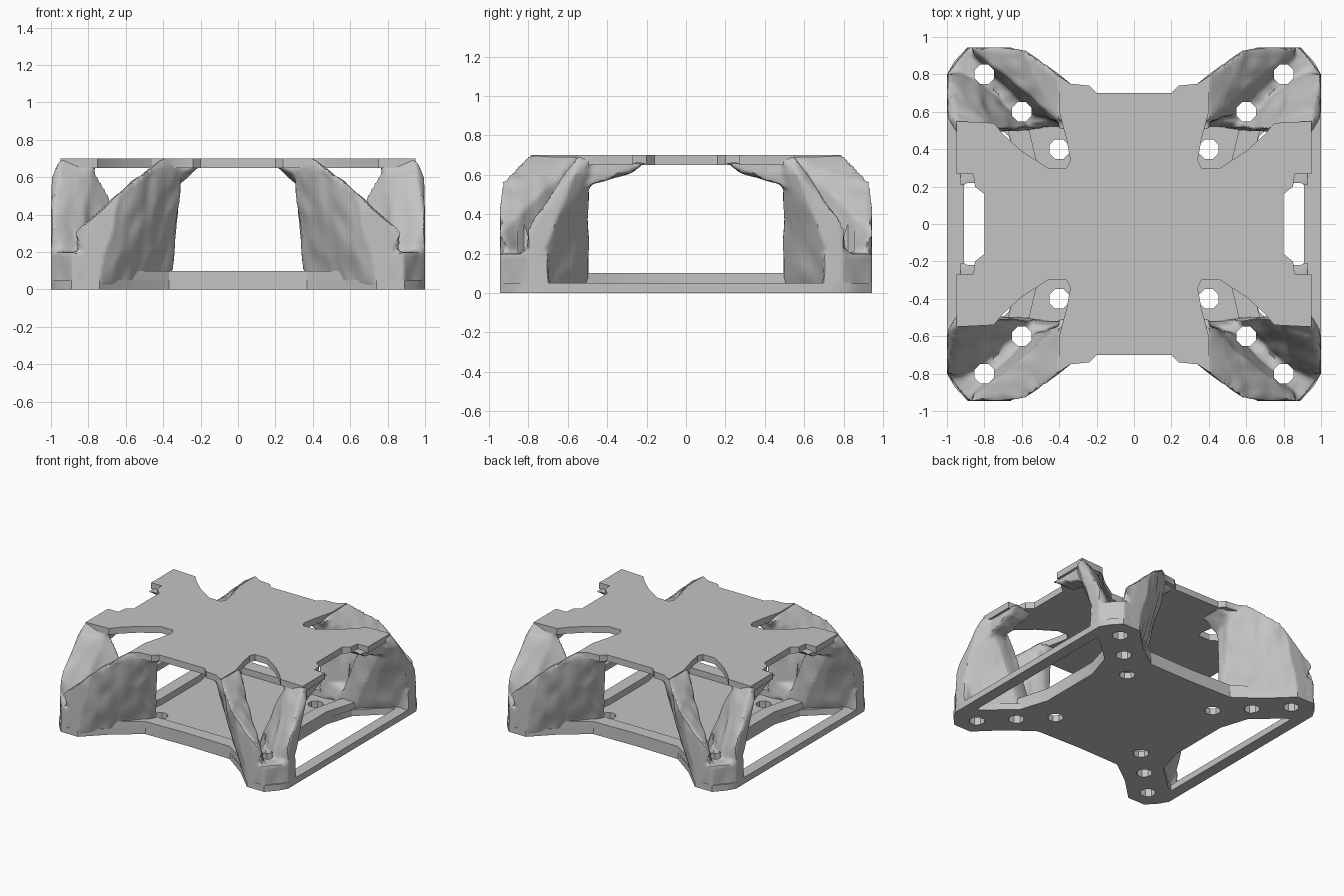
import bpy, bmesh, math
from mathutils import Vector, noise

if "Cube" in bpy.data.objects:
    bpy.data.objects.remove(bpy.data.objects["Cube"], do_unlink=True)

grey = bpy.data.materials.new("plain_grey")
grey.use_nodes = True
COLOUR = (0.55, 0.55, 0.55, 1)
grey.diffuse_color = COLOUR
grey.node_tree.nodes["Principled BSDF"].inputs["Base Color"].default_value = COLOUR


def new_object(name, bm):
    bmesh.ops.recalc_face_normals(bm, faces=bm.faces)
    mesh = bpy.data.meshes.new(name)
    bm.to_mesh(mesh)
    bm.free()
    mesh.materials.append(grey)
    obj = bpy.data.objects.new(name, mesh)
    bpy.context.collection.objects.link(obj)
    return obj


def prism(bm, outline, z0, z1):
    face = bm.faces.new([bm.verts.new((x, y, z0)) for x, y in outline])
    up = bmesh.ops.extrude_face_region(bm, geom=[face])["geom"]
    bmesh.ops.translate(bm, vec=(0, 0, z1 - z0),
                        verts=[v for v in up if isinstance(v, bmesh.types.BMVert)])


def hull(bm, points):
    verts = [bm.verts.new(p) for p in points]
    out = bmesh.ops.convex_hull(bm, input=verts)
    spare = {g for g in out["geom_interior"] + out["geom_unused"]
             if isinstance(g, bmesh.types.BMVert)}
    bmesh.ops.delete(bm, geom=list(spare), context="VERTS")


def bake(obj):
    bpy.ops.object.select_all(action="DESELECT")
    obj.select_set(True)
    bpy.context.view_layer.objects.active = obj
    bpy.ops.object.convert(target="MESH")


def mirror(obj):
    mod = obj.modifiers.new("mirror", "MIRROR")
    mod.use_axis = (True, True, False)
    mod.use_bisect_axis = (True, True, False)


def drill(obj):
    mod = obj.modifiers.new("bolt_holes", "BOOLEAN")
    mod.operation = "DIFFERENCE"
    mod.solver = "EXACT"
    mod.object = cutter


def finish(obj, angle):
    bake(obj)
    bpy.ops.object.shade_smooth_by_angle(angle=math.radians(angle))


# Bolt holes along the diagonal of one corner
bm = bmesh.new()
for c in (0.4, 0.6, 0.8):
    ring = [(c + 0.057 * math.cos(a), c + 0.057 * math.sin(a))
            for a in [math.pi * (k + 0.5) / 4 for k in range(8)]]
    prism(bm, ring, -0.1, 0.64 if c < 0.5 else 0.9)
cutter = new_object("bolt_hole_cutter", bm)
cutter.hide_render = True

# Base plate: one quarter of a four-armed star
bm = bmesh.new()
prism(bm, [(-.05, -.05), (.6, -.05), (.6, .25), (.67, .47), (.88, .66), (1, .7), (1, .8),
           (.96, .87), (.89, .945), (.74, .945), (.56, .77), (.37, .63), (-.05, .62)], 0, 0.05)
base = new_object("base_plate", bm)
drill(base)
mirror(base)
finish(base, 30)

# Raised rims along the edges of the base plate
for name, outline in (
        ("front_back_rim", [(-.05, .52), (.38, .52), (.5, .58), (.57, .77), (.37, .63), (-.05, .62)]),
        ("side_rim", [(.5, -.05), (.6, -.05), (.6, .25), (.66, .45), (.68, .52), (.56, .5), (.5, .25)])):
    bm = bmesh.new()
    prism(bm, outline, 0.03, 0.1)
    rim = new_object(name, bm)
    mirror(rim)
    finish(rim, 30)

# Top plate with side tabs and a tear-shaped notch over each corner
bm = bmesh.new()
prism(bm, [(-.05, -.05), (.8, -.05), (.8, .16), (.85, .2), (.86, .27), (.95, .27), (.95, .55),
           (.75, .54), (.7, .48), (.6, .39), (.46, .3), (.36, .3), (.34, .34), (.36, .45),
           (.4, .6), (.4, .79), (.34, .75), (.24, .74), (.2, .7), (-.05, .7)], 0.65, 0.7)
top = new_object("top_plate", bm)
mirror(top)
finish(top, 30)

# Thin rails along both sides
bm = bmesh.new()
prism(bm, [(.91, -.05), (1, -.05), (1, .8), (.91, .8)], 0, 0.05)
rail = new_object("side_rail", bm)
mirror(rail)
finish(rail, 30)

# Corner leg: a foot and two webs that spread up to the top plate
bm = bmesh.new()
hull(bm, [(x, y, z) for z in (.01, .2) for x, y in
          [(.76, .74), (.82, .69), (1, .69), (1, .8), (.89, .945), (.76, .945)]])
hull(bm, [(.31, .57, .65), (.4, .55, .69), (.4, .79, .7), (.3, .72, .66), (.5, .88, .63),
          (.62, .945, .54), (.6, .74, .5), (.87, .945, .3), (.78, .84, .2), (.36, .52, .01),
          (.6, .8, .01), (.75, .945, .01), (.85, .85, .01), (.58, .6, .01)])
hull(bm, [(.78, .51, .67), (.95, .49, .67), (.95, .55, .7), (1, .57, .6), (.84, .5, .62),
          (.85, .66, .45), (1, .8, .34), (.84, .78, .2), (.48, .51, .01), (.64, .5, .01),
          (.9, .7, .01), (1, .8, .01), (.85, .85, .01), (.62, .64, .01)])
# Gussets under the top plate and a low fillet on the base
hull(bm, [(.2, .5, .66), (.2, .7, .66), (.4, .5, .66), (.4, .74, .66),
          (.27, .52, .62), (.27, .66, .62), (.34, .54, .55), (.4, .7, .55)])
hull(bm, [(.76, .22, .66), (.93, .2, .66), (.76, .54, .66), (.93, .54, .66), (.79, .28, .61),
          (.92, .28, .61), (.79, .45, .6), (.93, .45, .6), (.81, .51, .54), (.93, .51, .54)])
hull(bm, [(.38, .52, .05), (.66, .5, .05), (.8, .8, .05), (.42, .54, .16), (.62, .53, .16), (.78, .78, .2)])
leg = new_object("corner_leg", bm)
mod = leg.modifiers.new("blend", "REMESH")
mod.mode = "VOXEL"
mod.voxel_size = 0.016
bake(leg)

# Rough, streaky skin on the webs
for v in leg.data.vertices:
    wobble = noise.noise_vector(Vector((v.co.x * 11, v.co.y * 11, v.co.z * 5))) * 0.014
    p = v.co + wobble * (1 if v.co.z < 0.62 else 0.3)
    v.co = (min(p.x, 1), min(p.y, 0.945), min(max(p.z, 0.01), 0.699))
drill(leg)
mirror(leg)
finish(leg, 35)

bpy.data.objects.remove(cutter, do_unlink=True)
